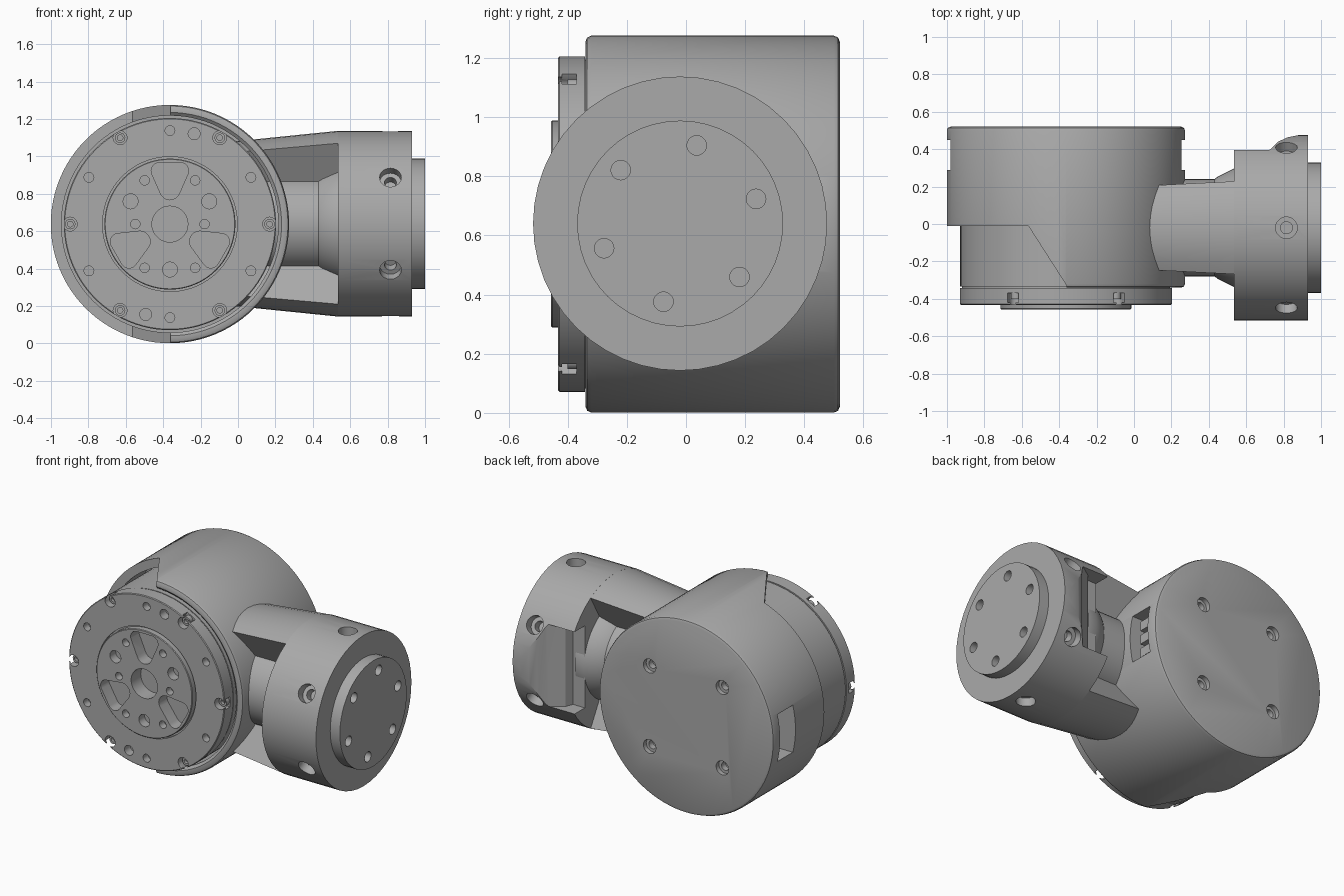
import bpy, bmesh, math
from mathutils import Vector, Matrix

if "Cube" in bpy.data.objects:
    bpy.data.objects.remove(bpy.data.objects["Cube"])

GREY = bpy.data.materials.new("machined grey")
GREY.use_nodes = True
GREY.diffuse_color = (0.4, 0.4, 0.4, 1)
GREY.node_tree.nodes["Principled BSDF"].inputs["Base Color"].default_value = (0.4, 0.4, 0.4, 1)

BODY = Vector((-0.364, 0, 0.638))    # centre line of the drum, along y
ARM = Vector((0, -0.02, 0.64))       # centre line of the arm, along x
PLACE = {"x": lambda a, b, t: Vector((t, a, b)),
         "y": lambda a, b, t: Vector((a, t, b)),
         "z": lambda a, b, t: Vector((a, b, t))}


def arc(r, start=0, stop=360, n=72):
    """Points on an arc; a full turn leaves out the repeated last point."""
    count = n if stop - start == 360 else n + 1
    angles = [math.radians(start + (stop - start) * i / n) for i in range(count)]
    return [(r * math.cos(a), r * math.sin(a)) for a in angles]


def loft(bm, outlines, axis, origin=Vector()):
    """Bridge (points, position) outlines along an axis and cap both ends."""
    rings = [[bm.verts.new(PLACE[axis](a, b, t) + origin) for a, b in pts] for pts, t in outlines]
    n = len(rings[0])
    for low, high in zip(rings, rings[1:]):
        for i in range(n):
            j = (i + 1) % n
            bm.faces.new((low[i], low[j], high[j], high[i]))
    bm.faces.new(rings[0])
    bm.faces.new(rings[-1])
    bmesh.ops.recalc_face_normals(bm, faces=bm.faces[:])


def lathe(bm, profile, axis, origin, n=72):
    loft(bm, [(arc(r, n=n), t) for r, t in profile], axis, origin)


def drill(bm, point, direction, r, depth, n=20):
    """Cylinder sunk into a surface at a point, along an inward direction."""
    d = Vector(direction).normalized()
    mat = Matrix.Translation(Vector(point) + d * (depth - 0.05) / 2) @ d.to_track_quat("Z", "Y").to_matrix().to_4x4()
    bmesh.ops.create_cone(bm, cap_ends=True, segments=n, radius1=r, radius2=r, depth=depth + 0.05, matrix=mat)


def box(bm, centre, size, turn=Matrix()):
    mat = Matrix.Translation(centre) @ turn @ Matrix.Diagonal((*size, 1))
    bmesh.ops.create_cube(bm, size=1, matrix=mat)


def make(name, bm):
    mesh = bpy.data.meshes.new(name)
    bm.to_mesh(mesh)
    bm.free()
    mesh.materials.append(GREY)
    obj = bpy.data.objects.new(name, mesh)
    bpy.context.collection.objects.link(obj)
    return obj


def carve(obj, *cutters):
    """Subtract each cutter mesh and remove it."""
    for bm in cutters:
        tool = make("cutter", bm)
        mod = obj.modifiers.new("cut", "BOOLEAN")
        mod.operation, mod.solver, mod.object = "DIFFERENCE", "EXACT", tool
        mod.use_self = True
        bpy.context.view_layer.objects.active = obj
        bpy.ops.object.modifier_apply(modifier=mod.name)
        bpy.data.objects.remove(tool)


def polar(r, deg, y):
    a = math.radians(deg)
    return BODY + Vector((r * math.cos(a), y, r * math.sin(a)))


# Drum shell with rounded rims and an open front
bm = bmesh.new()
lathe(bm, [(0.617, 0.52), (0.631, 0.514), (0.637, 0.5), (0.637, -0.32), (0.631, -0.334),
           (0.617, -0.34), (0.597, -0.34), (0.58, -0.325), (0.58, 0.2)], "y", BODY, 96)
shell = make("drum_shell", bm)

# Slanted cutaway at the front of the shell
cutaway = bmesh.new()
loft(cutaway, [([(-1.2, -0.01), (-0.565, -0.01), (-0.36, -0.33), (-0.36, -0.6), (-1.2, -0.6)], t)
               for t in (-0.2, 1.5)], "z")
# Side windows and counterbored rear screw holes
openings = bmesh.new()
for s in (-1, 1):
    box(openings, BODY + Vector((s * 0.6, 0.37, 0)), (0.2, 0.16, 0.31))
wide, narrow = bmesh.new(), bmesh.new()
for sx in (-1, 1):
    for sz in (-1, 1):
        p = BODY + Vector((sx * 0.265, 0.52, sz * 0.265))
        drill(wide, p, (0, -1, 0), 0.046, 0.03)
        drill(narrow, p, (0, -1, 0), 0.027, 0.07)
carve(shell, cutaway, openings, wide, narrow)

# Connector blocks inside the right window
bm = bmesh.new()
for z in (-0.09, 0, 0.09):
    box(bm, BODY + Vector((0.53, 0.36, z)), (0.1, 0.09, 0.06))
box(bm, BODY + Vector((0.51, 0.32, 0)), (0.05, 0.05, 0.28))
make("window_connector", bm)

# Inner drum with its front flange and raised hub
bm = bmesh.new()
lathe(bm, [(0.565, 0.21), (0.565, -0.333), (0.556, -0.333), (0.556, -0.341), (0.567, -0.341), (0.567, -0.428),
           (0.562, -0.432), (0.36, -0.432), (0.36, -0.415), (0.35, -0.415), (0.35, -0.452), (0.346, -0.456)],
      "y", BODY, 96)
drum = make("inner_drum", bm)

slots, seats, bores, pockets = (bmesh.new() for _ in range(4))
for k in range(6):
    deg = 60 * k
    # Rim screws in radial slots
    turn = Matrix.Rotation(-math.radians(deg), 4, "Y")
    box(slots, polar(0.57, deg, -0.395), (0.07, 0.05, 0.068), turn)
    drill(seats, polar(0.533, deg, -0.432), (0, 1, 0), 0.037, 0.06)
    drill(bores, polar(0.533, deg, -0.37), (0, 1, 0), 0.018, 0.04)
    # Flange holes and hub screw holes
    drill(bores, polar(0.5, deg + 30, -0.432), (0, 1, 0), 0.026, 0.05)
    drill(bores, polar(0.185 if k % 3 == 0 else 0.27, deg, -0.456), (0, 1, 0), 0.025, 0.05)
for deg in (75, 255):
    drill(bores, polar(0.5, deg, -0.432), (0, 1, 0), 0.032, 0.06)
for deg in (30, 150, 270):
    drill(bores, polar(0.243, deg, -0.456), (0, 1, 0), 0.04, 0.06)
drill(pockets, BODY + Vector((0, -0.456, 0)), (0, 1, 0), 0.096, 0.1, 36)

# Three rounded hub pockets
for deg in (90, 210, 330):
    verts = []
    for radial, side, r in ((0.285, -0.056, 0.044), (0.285, 0.056, 0.044), (0.185, 0, 0.055)):
        a = math.radians(deg)
        cx = radial * math.cos(a) - side * math.sin(a)
        cz = radial * math.sin(a) + side * math.cos(a)
        for px, pz in arc(r, n=20):
            verts += [pockets.verts.new(BODY + Vector((cx + px, y, cz + pz))) for y in (-0.5, -0.37)]
    hull = bmesh.ops.convex_hull(pockets, input=verts)
    bmesh.ops.delete(pockets, geom=[v for v in set(hull["geom_interior"]) if isinstance(v, bmesh.types.BMVert)])
carve(drum, slots, seats, bores, pockets)

# Socket screws in the rim
bm = bmesh.new()
for k in range(6):
    p = polar(0.533, 60 * k, -0.4)
    loft(bm, [(arc(r, n=16), y) for r, y in ((0.028, 0.035), (0.028, 0), (0.015, 0), (0.015, 0.02))], "y", p)
make("rim_screws", bm)

# Tapered upper and lower arms, each a sixth of a cone
for name, mid in (("upper_arm", 90), ("lower_arm", 270)):
    bm = bmesh.new()
    loft(bm, [([(0, 0)] + arc(r, mid - 30, mid + 30, 8), x) for r, x in ((0.432, -0.1), (0.497, 0.54))], "x", ARM)
    make(name, bm)

# Neck between the arms, flaring into the cap
bm = bmesh.new()
lathe(bm, [(0.26, 0), (0.26, 0.43), (0.275, 0.45), (0.32, 0.54), (0.32, 0.6)], "x", ARM, 48)
make("neck", bm)

# Cap with six radial screw holes and a rear cable channel
bm = bmesh.new()
lathe(bm, [(0.497, 0.535), (0.497, 0.93)], "x", ARM, 48)
cap = make("arm_cap", bm)
channel = bmesh.new()
loft(channel, [([(0.5, 0.29), (0.62, 0.29), (0.64, 0.34), (0.73, 0.4), (0.77, 0.44), (0.82, 0.463),
                 (0.88, 0.475), (0.95, 0.478), (0.95, 0.6), (0.5, 0.6)], z) for z in (0.37, 0.91)], "z")
wide, narrow = bmesh.new(), bmesh.new()
for k in range(6):
    a = math.radians(30 + 60 * k)
    out = Vector((0, math.cos(a), math.sin(a)))
    p = ARM + Vector((0.815, 0, 0)) + out * 0.49
    drill(wide, p, -out, 0.058, 0.05)
    drill(narrow, p, -out, 0.032, 0.1)
carve(cap, channel, wide, narrow)

# End plate with a ring of holes
bm = bmesh.new()
lathe(bm, [(0.348, 0.9), (0.348, 1.0)], "x", ARM, 48)
plate = make("end_plate", bm)
holes = bmesh.new()
for k in range(6):
    a = math.radians(18 + 60 * k)
    drill(holes, ARM + Vector((1, 0.27 * math.cos(a), 0.27 * math.sin(a))), (-1, 0, 0), 0.033, 0.06)
carve(plate, holes)

# Smooth shading with sharp edges kept
for obj in bpy.context.collection.objects:
    if obj.type == "MESH" and GREY.name in obj.data.materials:
        bpy.ops.object.select_all(action="DESELECT")
        obj.select_set(True)
        bpy.context.view_layer.objects.active = obj
        bpy.ops.object.shade_smooth_by_angle(angle=math.radians(30))
